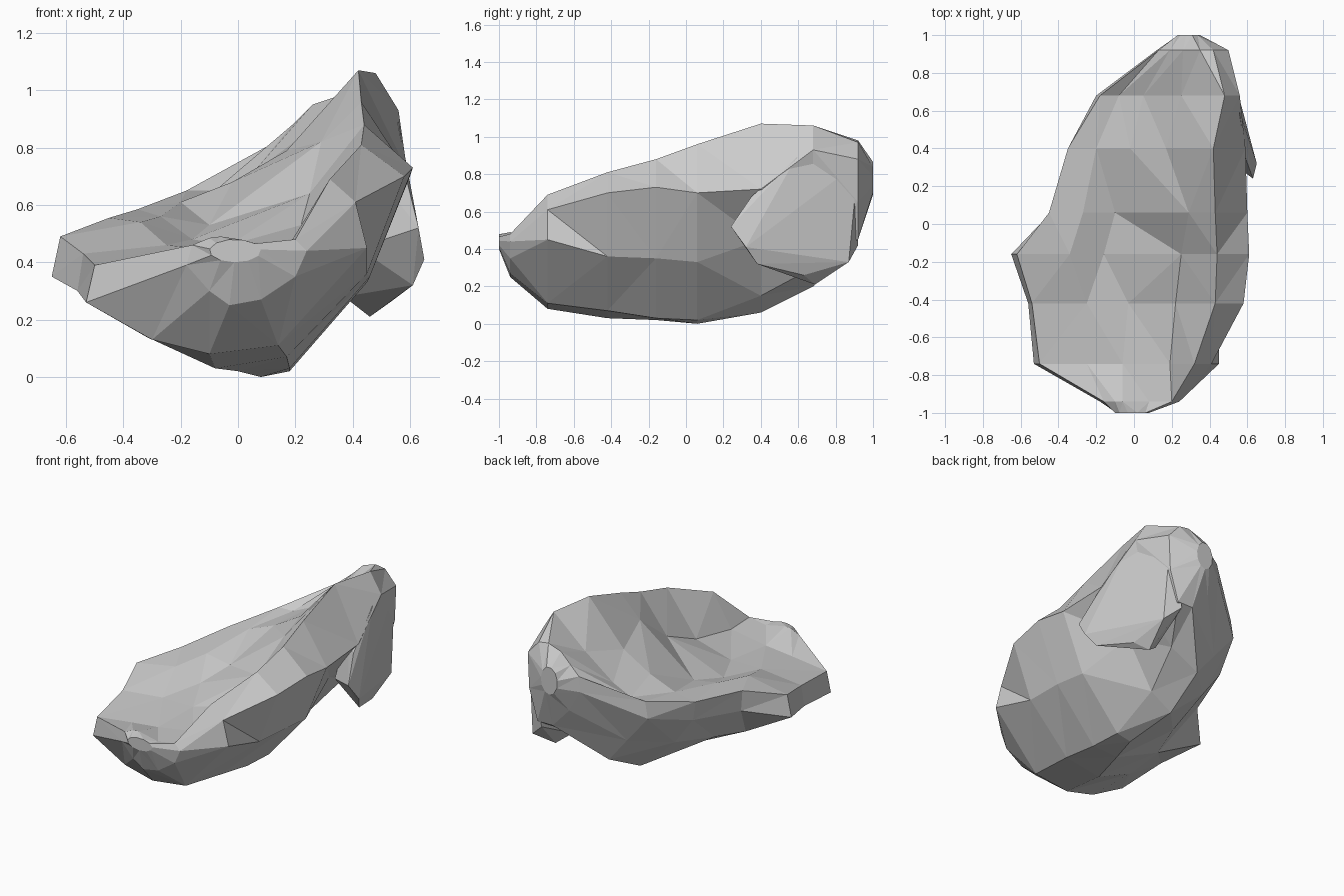
import bpy, bmesh, math
from mathutils import Vector

if "Cube" in bpy.data.objects:
    bpy.data.objects.remove(bpy.data.objects["Cube"])

# Cross-sections of the boulder (x, z), clockwise from the left rim:
# rim, shelf, hollow, inner slope, ridge, right edge, right flank, keel x2, belly, left edge
SECTIONS = [
    (-.74, [(-.5, .39), (-.25, .42), (-.06, .44), (.19, .48), (.32, .69), (.41, .61),
            (.45, .45), (.14, .11), (-.1, .08), (-.3, .13), (-.53, .26)]),
    (-.42, [(-.54, .43), (-.25, .46), (-.03, .46), (.22, .53), (.43, .81), (.58, .70),
            (.45, .36), (.17, .07), (-.08, .03), (-.32, .14), (-.56, .3)]),
    (-.16, [(-.62, .49), (-.34, .54), (-.16, .48), (.25, .64), (.44, .88), (.61, .73),
            (.46, .35), (.18, .03), (0, .02), (-.32, .17), (-.65, .35)]),
    (.06, [(-.45, .555), (-.27, .56), (-.1, .53), (.29, .82), (.43, .96), (.6, .7),
           (.45, .33), (.18, .02), (.08, 0), (-.25, .2), (-.44, .42)]),
    (.4, [(-.35, .585), (-.2, .61), (-.02, .68), (.17, .79), (.42, 1.07), (.59, .72),
          (.38, .45), (.2, .15), (.05, .06), (-.2, .28), (-.33, .46)]),
    (.68, [(-.18, .65), (-.08, .65), (.05, .71), (.25, .86), (.48, 1.06), (.56, .93),
           (.46, .5), (.28, .3), (.08, .2), (-.05, .36), (-.2, .54)]),
]
N = 11

# Raised front lip and back wall
FRONT_LIP = (-.94, [(-.16, .46), (-.1, .485), (-.06, .49), (.08, .46), (.2, .48), (.24, .44),
                    (.2, .35), (.08, .27), (-.03, .25), (-.1, .3), (-.18, .39)])
BACK_WALL = (.92, [(.13, .82), (.19, .88), (.26, .95), (.35, .98), (.42, .97), (.5, .88),
                   (.49, .65), (.43, .45), (.32, .45), (.2, .58), (.12, .72)])


def ring(y, cx, cz, rx, rz):
    """Small rounded section that closes an end."""
    angles = [math.radians(170 - i * 360 / N) for i in range(N)]
    return (y, [(cx + rx * math.cos(a), cz + rz * math.sin(a)) for a in angles])


def finish(bm, name):
    bmesh.ops.recalc_face_normals(bm, faces=bm.faces[:])
    mesh = bpy.data.meshes.new(name)
    bm.to_mesh(mesh)
    bm.free()
    obj = bpy.data.objects.new(name, mesh)
    bpy.context.collection.objects.link(obj)
    return obj


def loft(name, sections):
    bm = bmesh.new()
    loops = [[bm.verts.new((x, y, z)) for x, z in pts] for y, pts in sections]
    for a, b in zip(loops, loops[1:]):
        for i in range(N):
            j = (i + 1) % N
            bm.faces.new((a[i], a[j], b[j], b[i]))
    bm.faces.new(loops[0])
    bm.faces.new(loops[-1][::-1])
    bmesh.ops.triangulate(bm, faces=bm.faces[:], quad_method='SHORT_EDGE')
    return finish(bm, name)


def hull(name, points):
    bm = bmesh.new()
    for p in points:
        bm.verts.new(Vector(p))
    res = bmesh.ops.convex_hull(bm, input=bm.verts[:])
    junk = {g for g in res['geom_interior'] if isinstance(g, bmesh.types.BMVert)}
    bmesh.ops.delete(bm, geom=list(junk), context='VERTS')
    return finish(bm, name)


# Main boulder: blunt nose, hollowed sloping top, rounded tail
loft("rock_body", [ring(-1, -.01, .44, .09, .04), FRONT_LIP, *SECTIONS,
                   BACK_WALL, ring(1, .29, .78, .06, .09)])

# Steep rear buttress hanging below the peak on the right
hull("rear_buttress", [
    (.56, .59, .89), (.49, .92, .86), (.59, .35, .68), (.63, .24, .52), (.65, .32, .41),
    (.61, .38, .32), (.53, .63, .26), (.46, .69, .21), (.37, .64, .28),
    (.5, .87, .33), (.4, .92, .42), (.42, .4, .45), (.45, .5, .75)])
